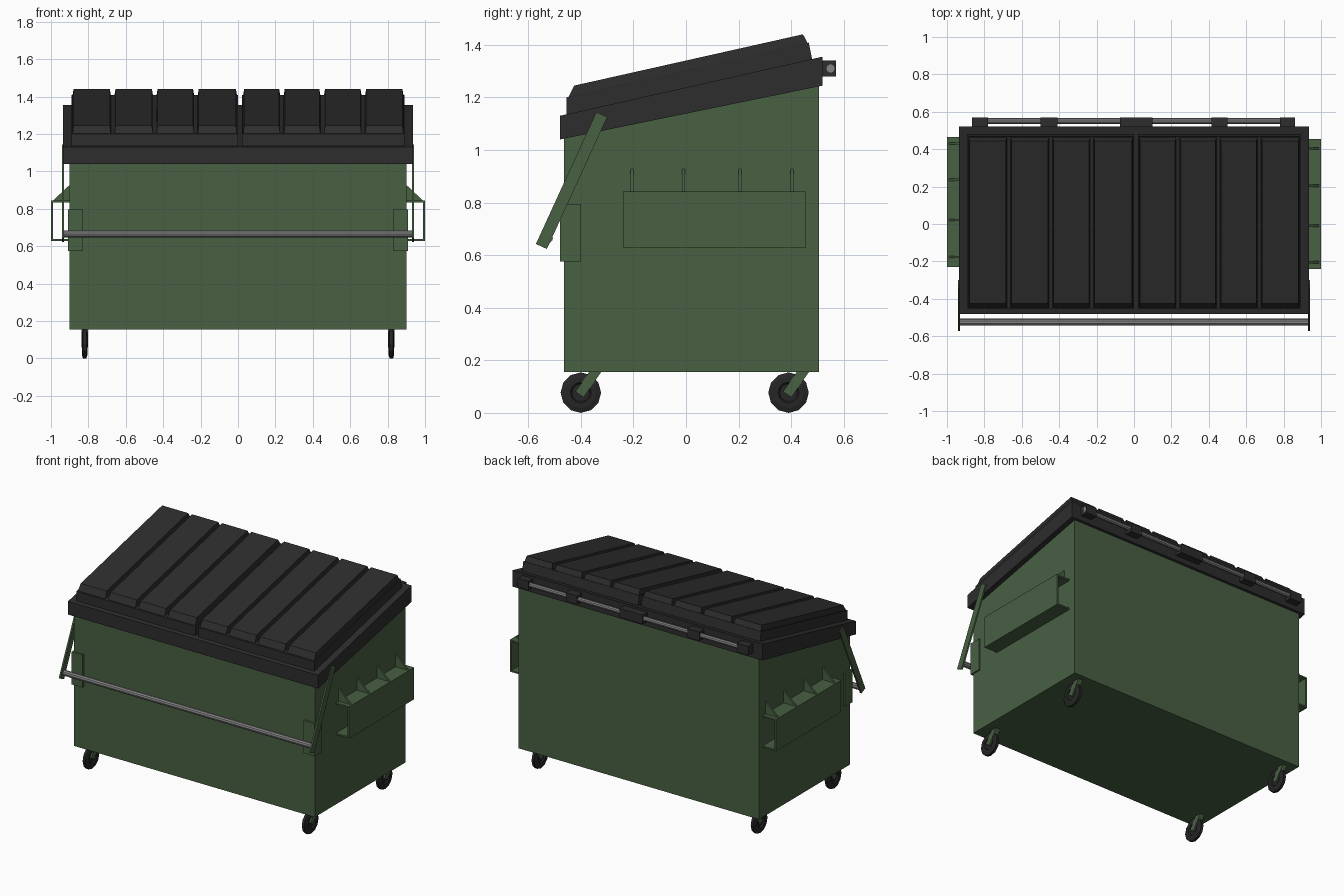
import bpy, bmesh, math
from mathutils import Matrix, Vector

if "Cube" in bpy.data.objects:
    bpy.data.objects.remove(bpy.data.objects["Cube"])


def material(name, rgb):
    m = bpy.data.materials.new(name)
    m.diffuse_color = (*rgb, 1)
    m.use_nodes = True
    m.node_tree.nodes["Principled BSDF"].inputs["Base Color"].default_value = m.diffuse_color
    return m


GREEN = material("green paint", (0.065, 0.115, 0.055))
BLACK = material("black plastic", (0.026, 0.026, 0.026))
RUBBER = material("tyre rubber", (0.019, 0.019, 0.020))
STEEL = material("bare steel", (0.23, 0.23, 0.23))


def finish(name, bm, mat):
    bmesh.ops.recalc_face_normals(bm, faces=bm.faces)
    me = bpy.data.meshes.new(name)
    bm.to_mesh(me)
    bm.free()
    me.materials.append(mat)
    ob = bpy.data.objects.new(name, me)
    bpy.context.collection.objects.link(ob)
    return ob


def prism(name, profile, x0, x1, mat, inset=None):
    """Extrude a (y, z) profile from x0 to x1; inset narrows x per point."""
    bm = bmesh.new()
    inset = inset or [0] * len(profile)
    a = [bm.verts.new((x0 + i, y, z)) for (y, z), i in zip(profile, inset)]
    b = [bm.verts.new((x1 - i, y, z)) for (y, z), i in zip(profile, inset)]
    bm.faces.new(a)
    bm.faces.new(b[::-1])
    n = len(a)
    for k in range(n):
        j = (k + 1) % n
        bm.faces.new((a[k], b[k], b[j], a[j]))
    return finish(name, bm, mat)


def box(name, x0, x1, y0, y1, z0, z1, mat):
    return prism(name, [(y0, z0), (y1, z0), (y1, z1), (y0, z1)], x0, x1, mat)


def strap(name, p, q, width, x0, x1, mat):
    """Flat bar between two (y, z) points."""
    p, q = Vector(p), Vector(q)
    d = (q - p).normalized() * width / 2
    n = Vector((-d.y, d.x))
    return prism(name, [tuple(v) for v in (p + n, q + n, q - n, p - n)], x0, x1, mat)


def rod(name, x0, x1, y, z, r, mat):
    bm = bmesh.new()
    bmesh.ops.create_cone(bm, cap_ends=True, segments=10, radius1=r, radius2=r, depth=x1 - x0,
                          matrix=Matrix.Translation(((x0 + x1) / 2, y, z)) @ Matrix.Rotation(math.pi / 2, 4, 'Y'))
    return finish(name, bm, mat)


# Bin body with sloping top, and the rim around it
prism("bin_body", [(-0.465, 0.155), (0.505, 0.155), (0.505, 1.28), (-0.465, 1.08)], -0.9, 0.9, GREEN)
prism("lid_rim", [(-0.48, 1.04), (0.52, 1.245), (0.52, 1.355), (-0.48, 1.13)], -0.935, 0.935, BLACK)

# Two lids, each with four raised panels separated by grooves
for side, x0, x1, cuts in (("left", -0.89, 0.0, (-0.67, -0.445, -0.225)),
                           ("right", 0.022, 0.89, (0.235, 0.45, 0.67))):
    prism(side + "_lid_base", [(-0.455, 1.11), (0.485, 1.32), (0.467, 1.408), (-0.455, 1.20)], x0, x1, BLACK)
    edges = [x0 - 0.004, *cuts, x1 + 0.004]
    for i in range(4):
        prism(f"{side}_lid_panel_{i + 1}", [(-0.453, 1.19), (0.467, 1.398), (0.445, 1.44), (-0.425, 1.245)],
              edges[i] + 0.008, edges[i + 1] - 0.008, BLACK, [0, 0, 0.007, 0.007])

# Rear hinge rod and knuckles
rod("hinge_rod", -0.86, 0.86, 0.55, 1.31, 0.016, STEEL)
for i, (a, b) in enumerate(((-0.865, -0.78), (-0.5, -0.41), (-0.075, 0.1), (0.415, 0.5), (0.78, 0.86))):
    box(f"hinge_knuckle_{i + 1}", a, b, 0.51, 0.57, 1.28, 1.34, BLACK)

# Front lock bar
rod("lock_bar", -0.935, 0.935, -0.525, 0.665, 0.019, STEEL)


def tyre(name, x, y, z):
    """Ring profile spun round the axle, with a recessed hub."""
    prof = [(-0.006, 0), (-0.006, 0.034), (-0.015, 0.04), (-0.015, 0.058), (-0.009, 0.077),
            (0.009, 0.077), (0.015, 0.058), (0.015, 0.04), (0.006, 0.034), (0.006, 0)]
    bm = bmesh.new()
    vs = [bm.verts.new((px, 0, r)) for px, r in prof]
    es = [bm.edges.new(pair) for pair in zip(vs, vs[1:])]
    bmesh.ops.spin(bm, geom=vs + es, cent=(0, 0, 0), axis=(1, 0, 0), angle=2 * math.pi, steps=12)
    bmesh.ops.remove_doubles(bm, verts=bm.verts, dist=1e-4)
    bmesh.ops.translate(bm, verts=bm.verts, vec=(x, y, z))
    return finish(name, bm, RUBBER)


for side, s in (("left", -1), ("right", 1)):
    def span(a, b):
        return sorted((s * a, s * b))

    # Swing arm and corner bracket
    strap(side + "_lock_arm", (-0.32, 1.135), (-0.55, 0.633), 0.046, *span(0.931, 0.942), GREEN)
    box(side + "_corner_bracket", *span(0.828, 0.91), -0.48, -0.4, 0.575, 0.795, GREEN)

    # Fork pocket: open channel with gussets; the two sides are turned copies
    def turned(y):
        return y if s > 0 else 0.226 - y

    y0, y1 = sorted((turned(-0.24), turned(0.455)))
    box(side + "_pocket_plate", *span(0.988, 1.0), y0, y1, 0.628, 0.843, GREEN)
    box(side + "_pocket_top", *span(0.895, 0.99), y0, y1, 0.833, 0.843, GREEN)
    box(side + "_pocket_bottom", *span(0.895, 0.99), y0, y1, 0.628, 0.638, GREEN)
    for i, g in enumerate((-0.205, -0.01, 0.205, 0.403)):
        y = turned(g)
        gusset = box(f"{side}_gusset_{i + 1}", *span(0.895, 0.99), y - 0.006, y + 0.006, 0.838, 0.932, GREEN)
        for v in gusset.data.vertices:  # collapse the outer top edge into a triangle
            if abs(v.co.x) > 0.95 and v.co.z > 0.9:
                v.co.z = 0.843

    # Casters
    for end, y in (("front", -0.4), ("back", 0.39)):
        tyre(f"{side}_{end}_wheel", s * 0.82, y, 0.077)
        strap(f"{side}_{end}_caster_arm", (y - 0.005, 0.07), (y + 0.068, 0.175), 0.038,
              *span(0.803, 0.837), GREEN)
